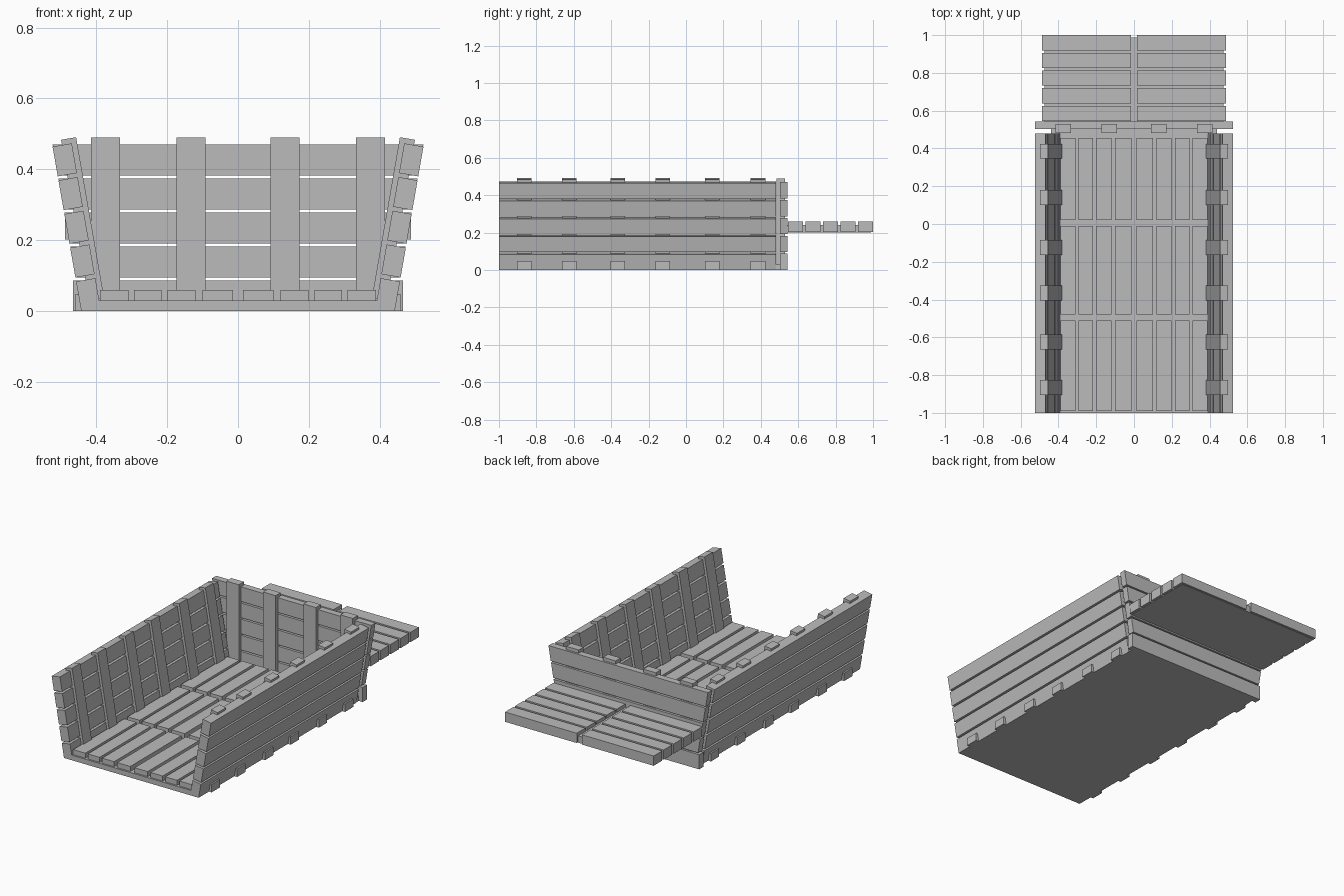
import bpy, bmesh, math
from mathutils import Matrix

cube = bpy.data.objects.get("Cube")
if cube:
    bpy.data.objects.remove(cube)

wood = bpy.data.materials.new("weathered_grey")
wood.use_nodes = True
GREY = (0.5, 0.5, 0.5, 1)
wood.diffuse_color = GREY
wood.node_tree.nodes["Principled BSDF"].inputs["Base Color"].default_value = GREY

LEAN = math.radians(9.9)     # outward lean of the side walls
FOOT = 0.442                 # half width of the walls at the ground
PITCH, BOARD = 0.0965, 0.081  # spacing and height of the wall boards


def box(name, x, y, z, matrix=None, flare=0.0):
    """Box from (min, max) ranges; flare widens its top at both x ends."""
    bm = bmesh.new()
    bmesh.ops.create_cube(bm, size=1)
    for v in bm.verts:
        top = v.co.z > 0
        side = 1 if v.co.x > 0 else -1
        v.co = (x[side > 0] + (flare * side if top else 0), y[v.co.y > 0], z[top])
    if matrix:
        bm.transform(matrix)
    bmesh.ops.recalc_face_normals(bm, faces=bm.faces)
    mesh = bpy.data.meshes.new(name)
    bm.to_mesh(mesh)
    bm.free()
    mesh.materials.append(wood)
    obj = bpy.data.objects.new(name, mesh)
    bpy.context.collection.objects.link(obj)
    return obj


# Floor slab and three rows of boards
box("floor_slab", (-0.44, 0.44), (-1, 0.505), (0, 0.03))
for s, side in ((1, "left"), (-1, "right")):
    for a, b in ((0.014, 0.1), (0.12, 0.199), (0.216, 0.293), (0.309, 0.389)):
        for y in ((-0.99, -0.51), (-0.48, -0.01), (0.02, 0.455)):
            box(f"floor_board_{side}", sorted((s * a, s * b)), y, (0.03, 0.06))

    # Leaning side wall: boards outside, posts inside, stubs at the foot
    lean = Matrix.Translation((s * FOOT, 0, 0)) @ Matrix.Rotation(s * LEAN, 4, "Y")
    for i in range(5):
        z = i * PITCH
        box(f"side_board_{side}", sorted((0, -s * 0.055)), (-1, 0.48),
            (z, z + BOARD + 0.004), lean)
    for y in (-0.865, -0.625, -0.365, -0.125, 0.14, 0.385):
        span = (y - 0.039, y + 0.039)
        box(f"side_post_{side}", sorted((-s * 0.027, -s * 0.07)), span,
            (0.025, 0.486), lean)
        box(f"foot_stub_{side}", sorted((s * 0.4, s * 0.46)), span, (0, 0.047))

    # Rear shelf slats
    for i in range(5):
        y = 0.545 + i * 0.0937
        box(f"shelf_slat_{side}", sorted((s * 0.017, s * 0.488)), (y, y + 0.08),
            (0.202, 0.26))

    # Back wall posts
    for x in (0.132, 0.374):
        box(f"back_post_{side}", (s * x - 0.041, s * x + 0.041), (0.483, 0.53),
            (0.03, 0.49))

# Back wall boards, with ends following the lean
for i in range(5):
    z = i * 0.0958
    top = z + BOARD + 0.006
    half = FOOT + z * math.tan(LEAN)
    flare = BOARD * math.tan(LEAN)
    if i == 0:
        half, flare = 0.466, 0
    box("back_board", (-half, half), (0.503, 0.542), (z, top), flare=flare)

# Rear shelf base
box("shelf_base", (-0.474, 0.474), (0.54, 0.988), (0.2, 0.24))
